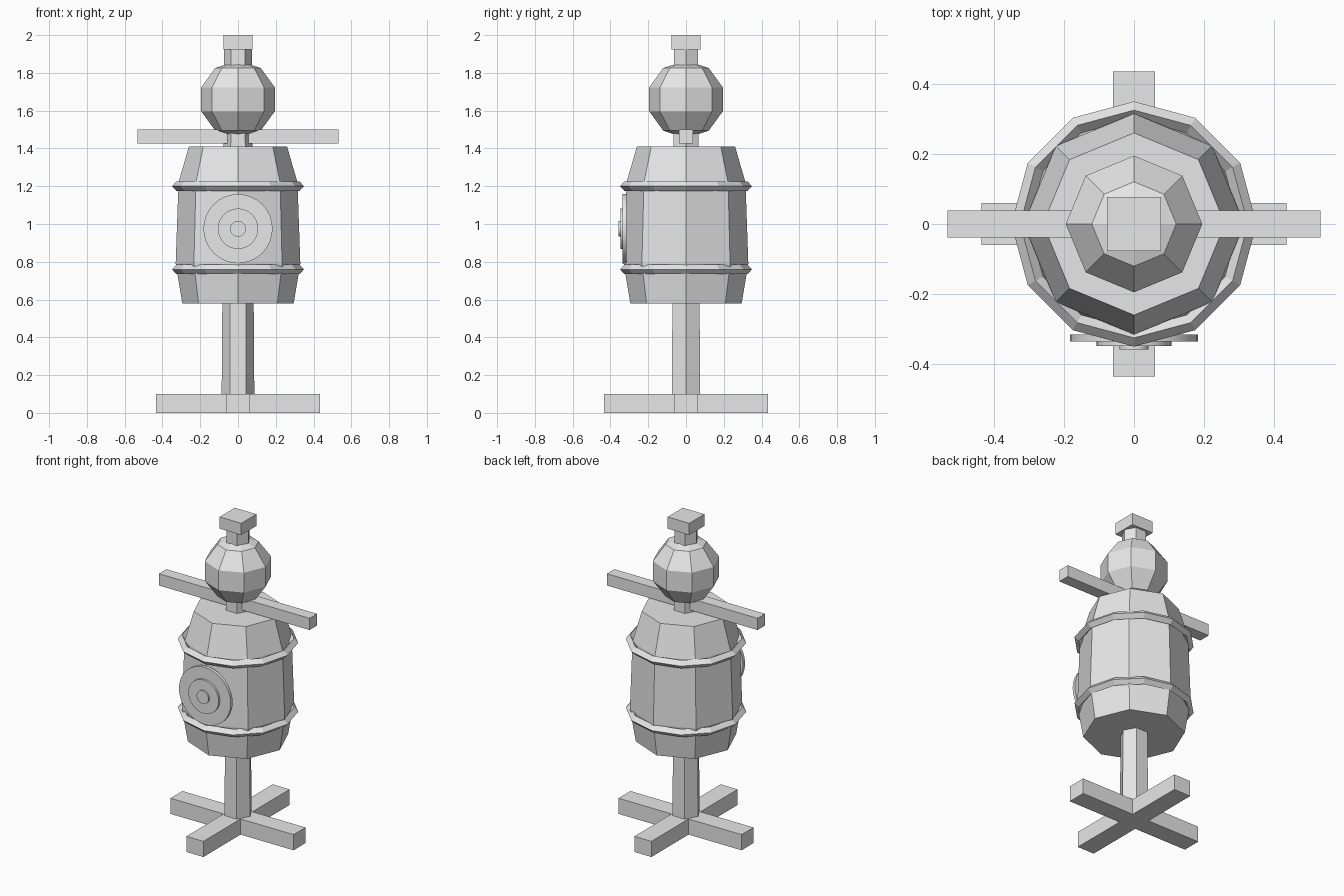
import bpy
import bmesh
import math

cube = bpy.data.objects.get("Cube")
if cube:
    bpy.data.objects.remove(cube, do_unlink=True)

# One plain grey for every part
grey = bpy.data.materials.new("light_grey")
grey.use_nodes = True
grey.diffuse_color = (0.8, 0.8, 0.8, 1)
grey.node_tree.nodes["Principled BSDF"].inputs["Base Color"].default_value = (0.8, 0.8, 0.8, 1)


def finish(name, bm):
    bmesh.ops.recalc_face_normals(bm, faces=bm.faces)
    mesh = bpy.data.meshes.new(name)
    bm.to_mesh(mesh)
    bm.free()
    mesh.materials.append(grey)
    obj = bpy.data.objects.new(name, mesh)
    bpy.context.collection.objects.link(obj)
    return obj


def box(name, size, center):
    bm = bmesh.new()
    bmesh.ops.create_cube(bm, size=1)
    bmesh.ops.scale(bm, vec=size, verts=bm.verts)
    bmesh.ops.translate(bm, vec=center, verts=bm.verts)
    return finish(name, bm)


def lathe(name, profile, sides, closed=False):
    """Turn (radius, z) points around the vertical axis; cap open ends."""
    bm = bmesh.new()
    rings = []
    for r, z in profile:
        rings.append([bm.verts.new((r * math.cos(math.tau * i / sides),
                                    r * math.sin(math.tau * i / sides), z))
                      for i in range(sides)])
    pairs = list(zip(rings, rings[1:]))
    if closed:
        pairs.append((rings[-1], rings[0]))
    else:
        bm.faces.new(rings[0])
        bm.faces.new(rings[-1])
    for a, b in pairs:
        for i in range(sides):
            j = (i + 1) % sides
            bm.faces.new((a[i], a[j], b[j], b[i]))
    return finish(name, bm)


# Crossed feet
box("foot_side_to_side", (0.87, 0.12, 0.1), (0, 0, 0.05))
box("foot_front_to_back", (0.12, 0.87, 0.1), (0, 0, 0.05))

# Tapered hexagonal post running through the whole figure
lathe("post", [(0.087, 0.04), (0.073, 1.94)], 6)

# Barrel body with two hoops
lathe("barrel", [(0.295, 0.58), (0.33, 0.79), (0.315, 1.22), (0.26, 1.41)], 8)
for label, z in (("lower", 0.76), ("upper", 1.2)):
    hoop = [(0.35, z), (0.325, z + 0.026), (0.3, z), (0.325, z - 0.026)]
    lathe(label + "_hoop", hoop, 12, closed=True)

# Crossbar arms
box("arm_bar", (1.065, 0.076, 0.075), (0, 0, 1.4625))

# Faceted ball head
bm = bmesh.new()
bmesh.ops.create_uvsphere(bm, u_segments=8, v_segments=5, radius=0.205)
bmesh.ops.translate(bm, vec=(0, 0, 1.66), verts=bm.verts)
finish("head", bm)

# Square cap
box("cap", (0.153, 0.153, 0.075), (0, 0, 1.9625))

# Stacked target discs on the front
for name, radius, back, front in (("target_outer", 0.183, -0.315, -0.335),
                                  ("target_middle", 0.107, -0.325, -0.348),
                                  ("target_centre", 0.042, -0.34, -0.358)):
    disc = lathe(name, [(radius, -back), (radius, -front)], 32)
    disc.rotation_euler = (math.pi / 2, 0, 0)
    disc.location.z = 0.975
    bpy.ops.object.select_all(action="DESELECT")
    disc.select_set(True)
    bpy.context.view_layer.objects.active = disc
    bpy.ops.object.shade_smooth_by_angle()
